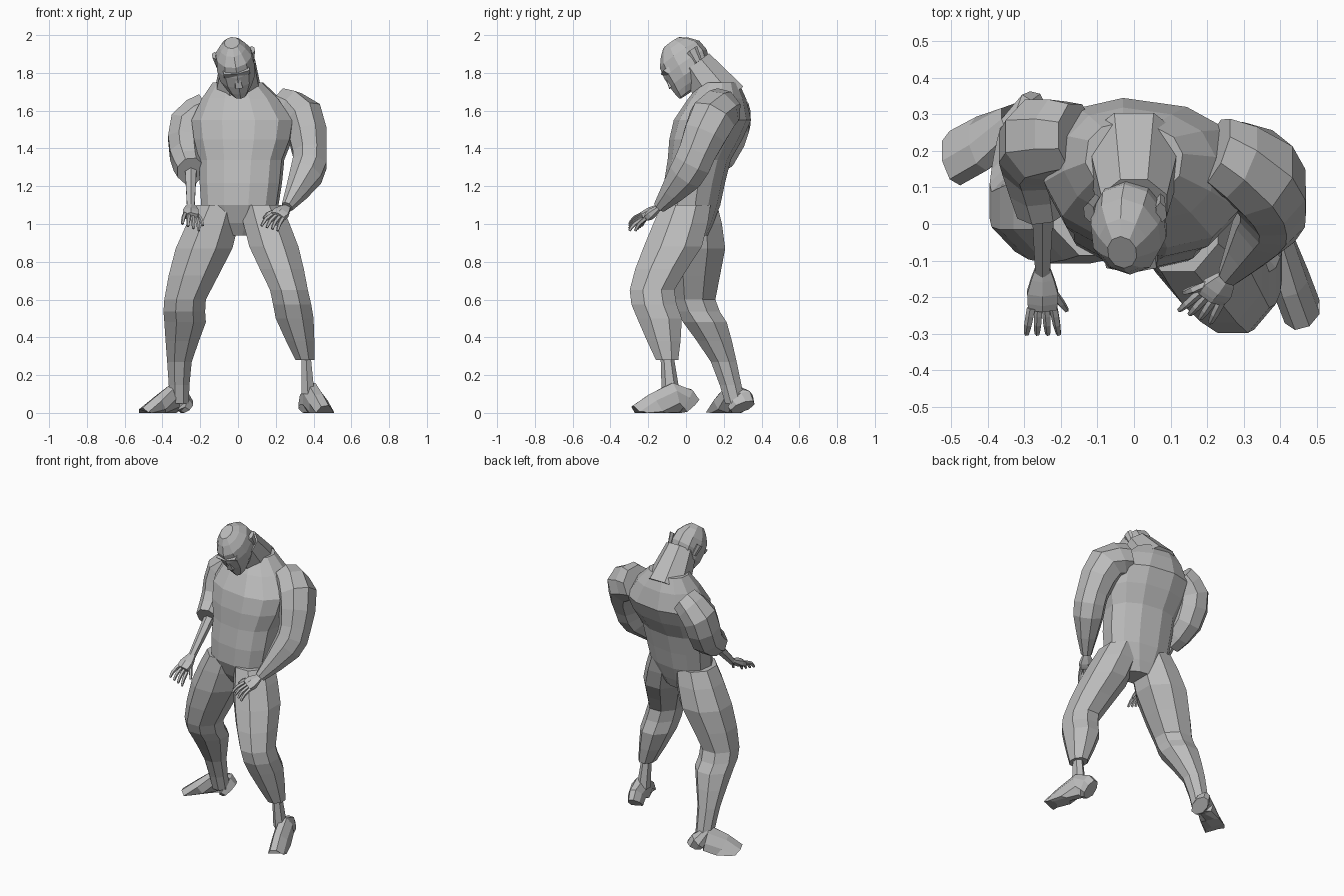
import bpy, bmesh
from math import cos, sin, pi, radians
from mathutils import Vector, Matrix

old_cube = bpy.data.objects.get("Cube")
if old_cube:
    bpy.data.objects.remove(old_cube, do_unlink=True)

tone = (.5, .5, .5, 1)
grey = bpy.data.materials.new("plain grey")
grey.use_nodes = True
grey.diffuse_color = tone
grey.node_tree.nodes["Principled BSDF"].inputs["Base Color"].default_value = tone


def smooth_path(keys):
    """Add one curved in-between ring to every span of the key rings."""
    keys = [Vector(key) for key in keys]
    last = len(keys) - 1
    path = []
    for index in range(last):
        before, start = keys[max(index - 1, 0)], keys[index]
        end, after = keys[index + 1], keys[min(index + 2, last)]
        path.append(start)
        path.append((start + end) * .5 + (start + end - before - after) / 16)
    path.append(keys[last])
    return path


def signed_power(value, power):
    return abs(value) ** power if value >= 0 else -abs(value) ** power


def loft(name, keys, sides=8, level=False, depth=1, yaw=0, power=1, place=None):
    """Skin rings given as x, y, z, half width; level rings stay horizontal."""
    bm = bmesh.new()
    path = smooth_path(keys)
    centres = [ring.to_3d() for ring in path]
    last = len(path) - 1
    side_axis = Vector((cos(yaw), sin(yaw), 0))
    grow = 1 / cos(pi / sides) ** power
    loops = []
    for index, ring in enumerate(path):
        along = Vector((0, 0, 1))
        if not level:
            along = centres[min(index + 1, last)] - centres[max(index - 1, 0)]
            along.normalize()
        across = (side_axis - along * side_axis.dot(along)).normalized()
        through = along.cross(across) * depth
        radius = ring[3] * grow
        loop = []
        for step in range(sides):
            angle = 2 * pi * (step + .5) / sides
            point = centres[index] + radius * (across * signed_power(cos(angle), power)
                                               + through * signed_power(sin(angle), power))
            if place:
                point = place @ point
            point.z = max(point.z, 0)
            loop.append(bm.verts.new(point))
        loops.append(loop)
    for lower, upper in zip(loops, loops[1:]):
        for step in range(sides):
            following = (step + 1) % sides
            bm.faces.new((lower[step], lower[following], upper[following], upper[step]))
    bm.faces.new(loops[0])
    bm.faces.new(loops[-1])
    bmesh.ops.recalc_face_normals(bm, faces=bm.faces)
    mesh = bpy.data.meshes.new(name)
    bm.to_mesh(mesh)
    bm.free()
    mesh.materials.append(grey)
    bpy.context.collection.objects.link(bpy.data.objects.new(name, mesh))


# Torso, turned a little so the left shoulder leads
loft("torso", [(0, .04, .94, .1), (.01, .03, 1.1, .2), (.02, .07, 1.34, .22),
               (.03, .14, 1.55, .27), (0, .18, 1.75, .13)],
     sides=12, level=True, depth=.72, yaw=radians(-8), power=.85)
loft("neck", [(0, .2, 1.65, .13), (0, .05, 1.85, .09)])

# Head, bowed forward and tipped to one side, with the jaw pushed forward
head_place = (Matrix.Translation((-.015, 0, 1.85))
              @ Matrix.Rotation(radians(-9), 4, 'Y')
              @ Matrix.Rotation(radians(35), 4, 'X'))
head_rings = []
for angle in map(radians, (-75, -25, 25, 75)):
    jaw = min(sin(angle), 0)
    head_rings.append((0, -.09 * jaw * jaw, .14 * sin(angle), .1 * cos(angle) ** .7))
loft("head", head_rings, sides=10, level=True, depth=1.3, place=head_place)
loft("brow", [(0, -.1, 0, .07), (0, -.11, .03, .07)],
     sides=6, level=True, depth=.4, place=head_place)
loft("nose", [(0, -.13, -.06, .02), (0, -.12, .01, .01)],
     sides=4, level=True, place=head_place)
for label, side in (("left", 1), ("right", -1)):
    loft(label + "_ear", [(side * .09, .05, -.04, .01), (side * .1, .06, .03, .014)],
         sides=6, level=True, depth=2, place=head_place)

# Legs, the left one ending in an open cuff over a thin lower shin
loft("left_leg", [(.12, 0, 1.1, .11), (.19, -.07, .88, .13), (.27, -.18, .65, .1),
                  (.3, -.14, .5, .1), (.355, -.1, .28, .05)],
     level=True, depth=1.18)
loft("right_leg", [(-.1, .04, 1.1, .12), (-.18, .05, .87, .15), (-.28, .04, .6, .11),
                   (-.28, .1, .48, .11), (-.31, .2, .27, .065), (-.31, .26, .05, .05)],
     level=True, depth=1.05)
loft("left_ankle", [(.36, -.1, .3, .025), (.37, -.08, .1, .035)],
     sides=6, level=True, depth=1.2)


def foot(name, heel, toe):
    """Tall over the ankle and sloping down to a flat toe."""
    heel, toe = Vector(heel), Vector(toe)
    instep = heel.lerp(toe, .3)
    loft(name, [(*heel, .03, .04), (*instep, .08, .05), (*toe, -.03, .05)], depth=1.6)


foot("left_foot", (.36, .02), (.46, -.24))
foot("right_foot", (-.27, .3), (-.49, .18))

# Arms, the right one ending in a sleeve over a thin forearm
loft("left_arm", [(.22, .2, 1.62, .09), (.34, .14, 1.56, .11), (.38, .06, 1.38, .09),
                  (.36, 0, 1.26, .085), (.26, -.14, 1.09, .03)], depth=1.1)
loft("right_arm", [(-.16, .24, 1.62, .08), (-.26, .23, 1.53, .1), (-.27, .17, 1.37, .09),
                   (-.25, .04, 1.28, .07)], depth=1.1)
loft("right_forearm", [(-.25, .06, 1.28, .03), (-.25, -.13, 1.09, .02)], sides=6)


def hand(name, wrist, knuckle, across, thumb_side):
    """Palm, four bent fingers and a thumb."""
    wrist, knuckle, across = Vector(wrist), Vector(knuckle), Vector(across).normalized()
    ahead = (knuckle - wrist).normalized()
    middle = wrist.lerp(knuckle, .6)
    loft(name + "_palm", [(*wrist, .02), (*middle, .042), (*knuckle, .038)],
         sides=6, depth=.55)
    thumb_way = across * thumb_side
    digits = {"thumb": (middle + thumb_way * .03, ahead * .7 + thumb_way * .5)}
    for spread, finger in enumerate(("first", "second", "third", "fourth")):
        offset = across * (spread - 1.5)
        digits[finger + "_finger"] = (knuckle + offset * .022, ahead + offset * .12)
    for digit, (root, way) in digits.items():
        bend = root + way * .05
        tip = bend + way * .03 + Vector((0, 0, -.02))
        loft(f"{name}_{digit}", [(*root, .01), (*bend, .009), (*tip, .006)], sides=5)


hand("left_hand", (.26, -.14, 1.09), (.21, -.2, 1.04), (1, -.4, -.3), -1)
hand("right_hand", (-.25, -.12, 1.1), (-.25, -.23, 1.04), (1, 0, -.4), 1)
